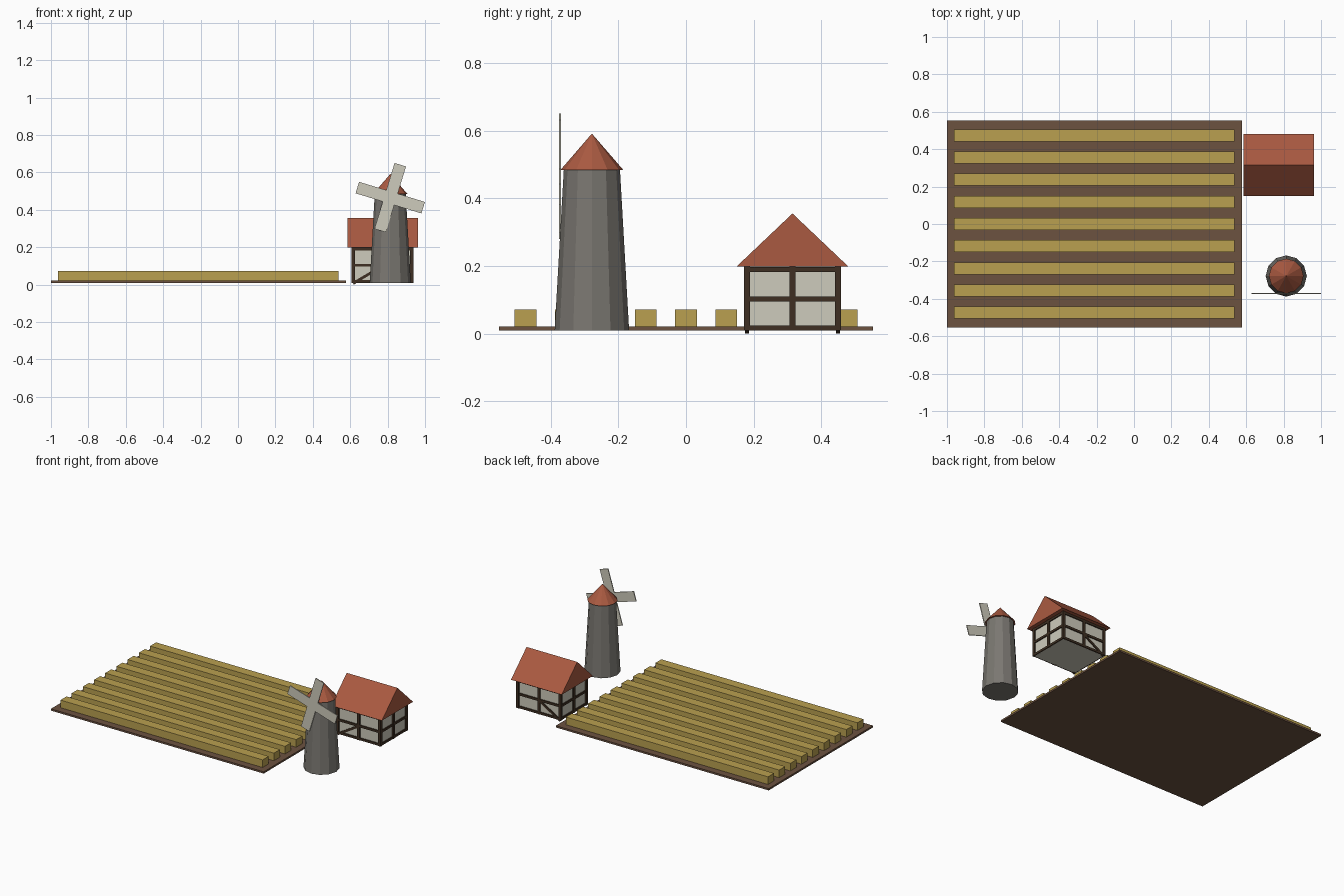
import bpy, bmesh, math
from mathutils import Matrix, Vector

if "Cube" in bpy.data.objects:
    bpy.data.objects.remove(bpy.data.objects["Cube"])


def material(name, r, g, b):
    lin = [(c / 255 / 12.92) if c < 11 else ((c / 255 + 0.055) / 1.055) ** 2.4 for c in (r, g, b)]
    m = bpy.data.materials.new(name)
    m.diffuse_color = (*lin, 1)
    m.use_nodes = True
    m.node_tree.nodes["Principled BSDF"].inputs["Base Color"].default_value = m.diffuse_color
    return m


SOIL = material("brown soil", 108, 82, 64)
CROP = material("golden crop", 186, 160, 80)
STONE = material("grey stone", 122, 119, 113)
ROOF = material("red roof", 170, 90, 65)
CREAM = material("cream plaster", 206, 203, 188)
TIMBER = material("dark timber", 62, 47, 34)


def finish(name, bm, mat):
    bmesh.ops.recalc_face_normals(bm, faces=bm.faces)
    me = bpy.data.meshes.new(name)
    bm.to_mesh(me)
    bm.free()
    me.materials.append(mat)
    ob = bpy.data.objects.new(name, me)
    bpy.context.collection.objects.link(ob)
    return ob


def add_box(bm, x0, x1, y0, y1, z0, z1, turn=Matrix()):
    # box between limits, optionally transformed afterwards
    m = (Matrix.Translation(((x0 + x1) / 2, (y0 + y1) / 2, (z0 + z1) / 2))
         @ Matrix.Diagonal((x1 - x0, y1 - y0, z1 - z0, 1)))
    bmesh.ops.create_cube(bm, size=1, matrix=turn @ m)


def cone(name, x, y, z0, z1, r0, r1, mat):
    bm = bmesh.new()
    bmesh.ops.create_cone(bm, cap_ends=True, segments=12, radius1=r0, radius2=r1, depth=z1 - z0,
                          matrix=Matrix.Translation((x, y, (z0 + z1) / 2)))
    return finish(name, bm, mat)


# field slab
bm = bmesh.new()
add_box(bm, -1, 0.578, -0.553, 0.553, 0.009, 0.021)
finish("field_soil", bm, SOIL)

# nine crop rows
bm = bmesh.new()
for i in range(-4, 5):
    y = i * 0.1185
    add_box(bm, -0.962, 0.537, y - 0.032, y + 0.032, 0.015, 0.072)
finish("crop_rows", bm, CROP)

# windmill tower and cap
MX, MY = 0.814, -0.278
cone("mill_tower", MX, MY, 0.009, 0.484, 0.11, 0.083, STONE)
cone("mill_cap", MX, MY, 0.484, 0.591, 0.0925, 0, ROOF)

# two crossed sail blades
bm = bmesh.new()
for a in (17, 107):
    t = Matrix.Translation((MX, -0.372, 0.465)) @ Matrix.Rotation(math.radians(a), 4, 'Y')
    add_box(bm, -0.032, 0.032, -0.003, 0.003, -0.184, 0.184, t)
finish("mill_sails", bm, CREAM)

# house walls
X0, X1, Y0, Y1 = 0.616, 0.929, 0.180, 0.449
XM, YM = (X0 + X1) / 2, (Y0 + Y1) / 2
bm = bmesh.new()
add_box(bm, X0, X1, Y0, Y1, 0.009, 0.199)
finish("house_walls", bm, CREAM)

# timber posts at corners and mid walls
bm = bmesh.new()
h = 0.009
for x in (X0, XM, X1):
    for y in (Y0, YM, Y1):
        if (x, y) != (XM, YM):
            add_box(bm, x - h, x + h, y - h, y + h, 0.009, 0.198)
finish("timber_posts", bm, TIMBER)

# timber beams round the walls
bm = bmesh.new()
d = 0.007
for z in (0.017, 0.103, 0.190):
    for y in (Y0, Y1):
        add_box(bm, X0, X1, y - d, y + d, z - 0.0075, z + 0.0075)
    for x in (X0, X1):
        add_box(bm, x - d, x + d, Y0, Y1, z - 0.0075, z + 0.0075)
finish("timber_beams", bm, TIMBER)

# diagonal braces, lower panel, front and back
bm = bmesh.new()
a, b = Vector((X0, 0, 0.0066)), Vector((XM, 0, 0.1))
angle = math.atan2(b.z - a.z, b.x - a.x)
for y in (Y0, Y1):
    t = Matrix.Translation((a.x, y, a.z)) @ Matrix.Rotation(-angle, 4, 'Y')
    add_box(bm, 0, (b - a).length, -0.006, 0.006, -0.0075, 0.0075, t)
finish("timber_braces", bm, TIMBER)

# solid gable roof
bm = bmesh.new()
ends = [[bm.verts.new((x, y, z)) for y, z in ((0.149, 0.198), (0.480, 0.198), (YM, 0.355))]
        for x in (0.586, 0.962)]
for e in ends:
    bm.faces.new(e)
for i in range(3):
    j = (i + 1) % 3
    bm.faces.new((ends[0][i], ends[0][j], ends[1][j], ends[1][i]))
finish("house_roof", bm, ROOF)
